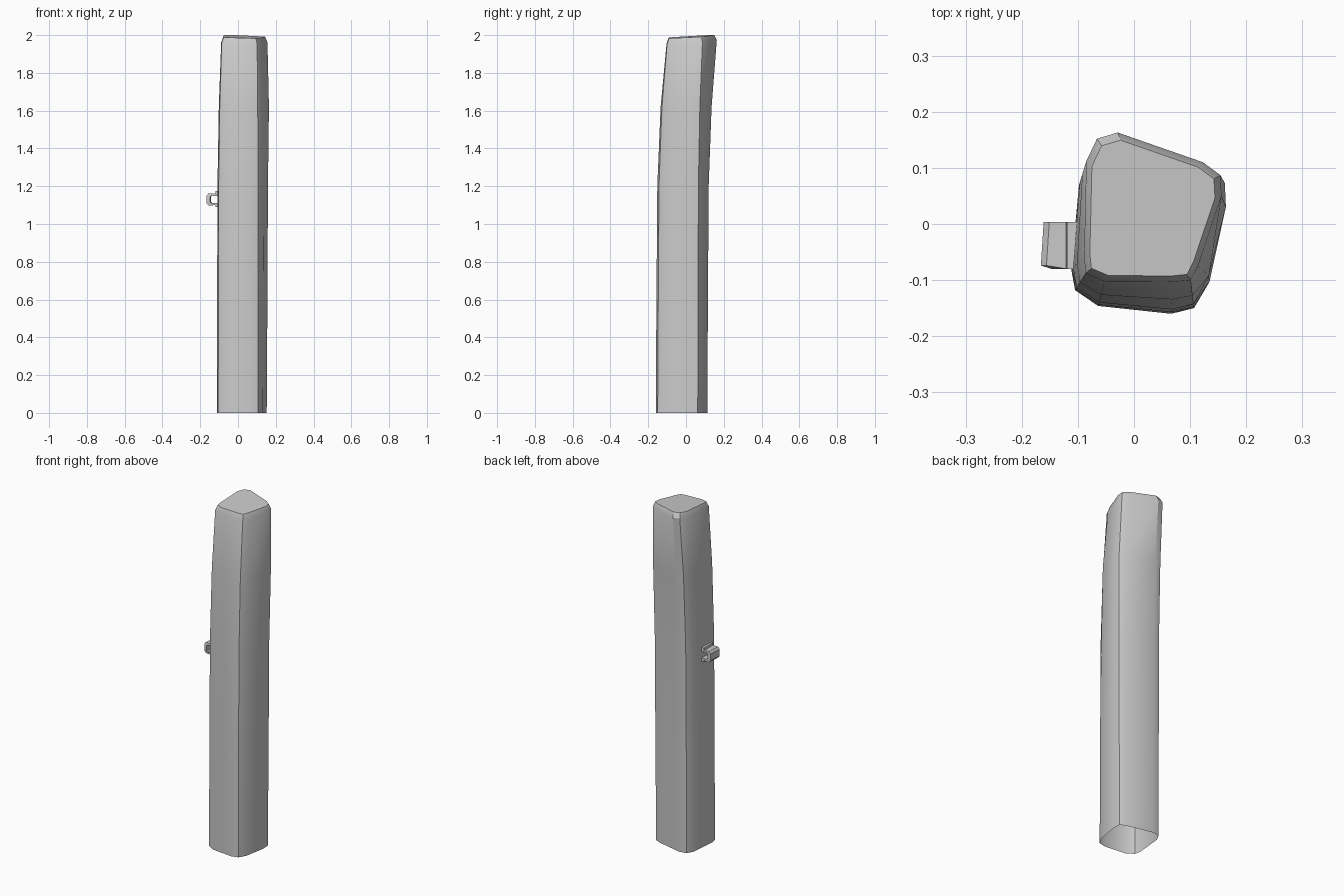
import bpy, bmesh
from mathutils import Vector

if "Cube" in bpy.data.objects:
    bpy.data.objects.remove(bpy.data.objects["Cube"])


def finish(name, bm, angle):
    bmesh.ops.recalc_face_normals(bm, faces=bm.faces)
    mesh = bpy.data.meshes.new(name)
    bm.to_mesh(mesh)
    bm.free()
    ob = bpy.data.objects.new(name, mesh)
    bpy.context.collection.objects.link(ob)
    bpy.ops.object.select_all(action='DESELECT')
    ob.select_set(True)
    bpy.context.view_layer.objects.active = ob
    bpy.ops.object.shade_smooth_by_angle(angle=angle)
    return ob


def bridge(bm, a, b):
    n = len(a)
    for i in range(n):
        bm.faces.new((a[i], a[(i + 1) % n], b[(i + 1) % n], b[i]))


# Post: lopsided four-sided section, three points per softened corner
low = [(-.112, -.08), (-.105, -.118), (-.064, -.146),
       (.066, -.160), (.107, -.150), (.131, -.107),
       (.152, .015), (.150, .062), (.118, .078),
       (-.035, .113), (-.078, .105), (-.098, .070)]
high = [(-.089, -.06), (-.086, -.088), (-.053, -.102),
        (.070, -.103), (.101, -.100), (.114, -.075),
        (.156, .050), (.154, .087), (.123, .110),
        (-.029, .163), (-.066, .152), (-.085, .112)]
low = [Vector(p) for p in low]
high = [Vector(p) for p in high]


def top_z(p):
    return 1.988 + .06 * p.y - .03 * p.x


bm = bmesh.new()
rings = []
# height, blend towards the top section, bulge of the right side
for z, f, bulge in ((0, 0, 0), (.5, .05, .003), (1.2, .14, .006), (1.62, .45, .010)):
    ring = []
    for a, b in zip(low, high):
        p = a.lerp(b, f)
        ring.append(bm.verts.new((p.x + (bulge if p.x > .11 else 0), p.y, z)))
    rings.append(ring)
# Slanted shoulder and inset top
rings.append([bm.verts.new((p.x, p.y, top_z(p) - .025)) for p in high])
centre = sum(high, Vector((0, 0))) / len(high)
inset = [centre.lerp(p, .91) for p in high]
rings.append([bm.verts.new((p.x, p.y, top_z(p) + .003)) for p in inset])
for a, b in zip(rings, rings[1:]):
    bridge(bm, a, b)
bm.faces.new(rings[-1])
finish("post", bm, .52)

# Staple: bent strap with small feet against the left side of the post
outer = [(-.100, 1.091), (-.119, 1.091), (-.121, 1.100), (-.155, 1.098), (-.165, 1.110),
         (-.165, 1.150), (-.155, 1.162), (-.121, 1.160), (-.119, 1.174), (-.100, 1.174)]
inner = [(-.100, 1.112), (-.119, 1.112), (-.123, 1.112), (-.140, 1.111), (-.146, 1.116),
         (-.146, 1.145), (-.140, 1.150), (-.123, 1.149), (-.119, 1.149), (-.100, 1.149)]
profile = outer + inner[::-1]
bm = bmesh.new()
ends = []
for y, dx in ((-.080, -.001), (.004, .004)):
    ends.append([bm.verts.new((x + (dx if x < -.13 else 0),
                               y + (.006 if x < -.15 and y < 0 else 0), z))
                 for x, z in profile])
bridge(bm, ends[0], ends[1])
n, k = len(profile), len(outer)
for e in ends:
    for i in range(k - 1):
        bm.faces.new((e[i], e[i + 1], e[n - 2 - i], e[n - 1 - i]))
finish("staple", bm, .52)
